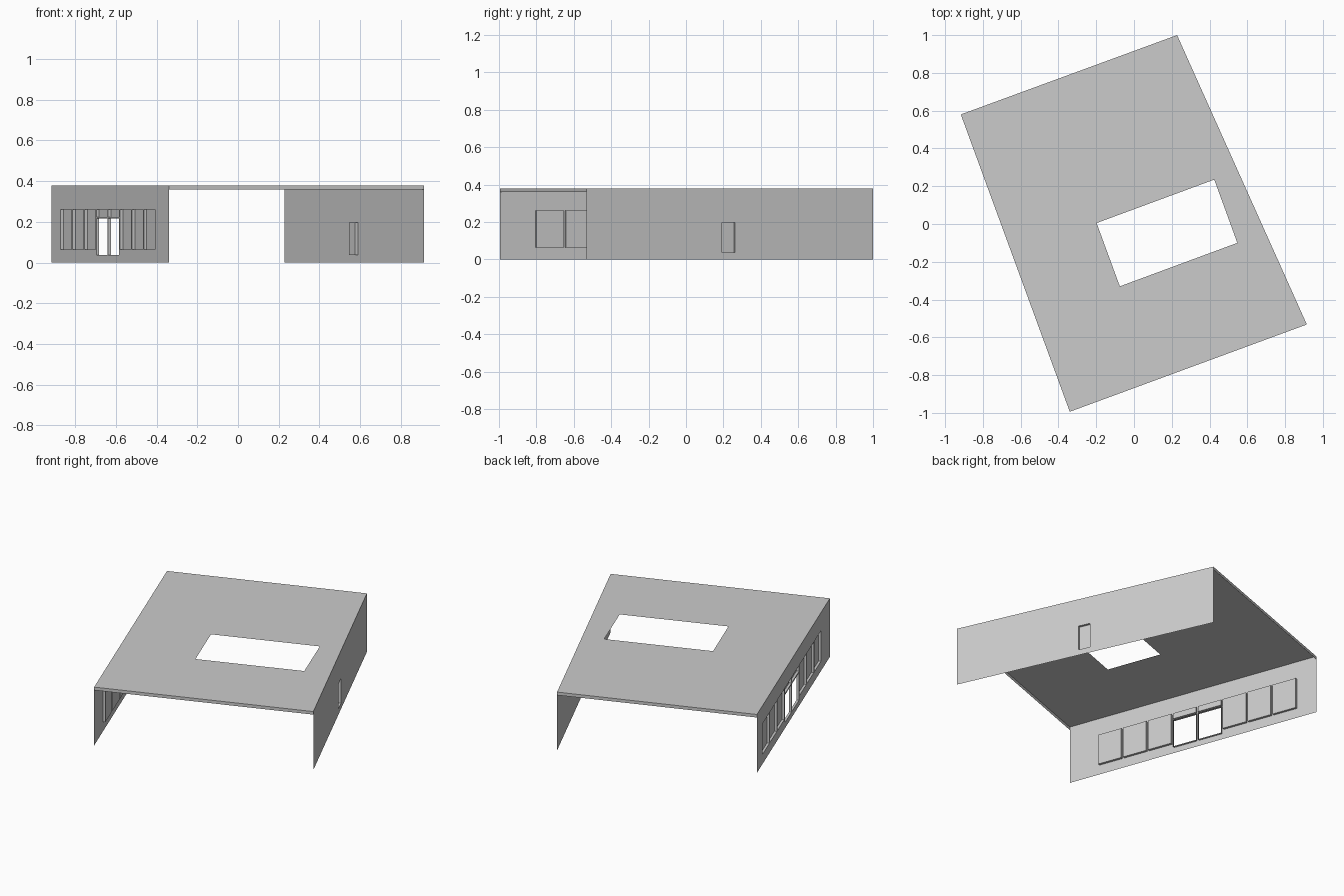
import bpy, bmesh
from mathutils import Vector

if "Cube" in bpy.data.objects:
    bpy.data.objects.remove(bpy.data.objects["Cube"])

H = 0.38          # roof height
FASCIA = 0.02     # depth of the roof edge strip
RECESS = 0.015    # how far panes and doors sit behind the wall face

# plan corners
A, B, C, D = (Vector(p) for p in ((-0.917, 0.58, 0), (0.228, 1.0, 0),
                                  (0.915, -0.532, 0), (-0.34, -0.994, 0)))
UP = Vector((0, 0, 1))


def add_loop(bm, pts):
    verts = [bm.verts.new(p) for p in pts]
    edges = [bm.edges.new((verts[i], verts[i - 1])) for i in range(len(verts))]
    return verts, edges


def finish(bm, name, normal):
    # make all faces agree, with the flat sheet facing outward
    bm.normal_update()
    bmesh.ops.recalc_face_normals(bm, faces=bm.faces[:])
    bm.normal_update()
    biggest = max(bm.faces, key=lambda f: f.calc_area())
    if biggest.normal.dot(normal) < 0:
        bmesh.ops.reverse_faces(bm, faces=bm.faces[:])
    mesh = bpy.data.meshes.new(name)
    bm.to_mesh(mesh)
    bm.free()
    obj = bpy.data.objects.new(name, mesh)
    bpy.context.collection.objects.link(obj)


def sheet(name, outline, normal, holes=(), depth=0.0):
    """Flat sheet with holes; each hole is (points, has_back_panel)."""
    bm = bmesh.new()
    edges = add_loop(bm, outline)[1]
    rims = []
    for pts, closed in holes:
        verts, rim = add_loop(bm, pts)
        edges += rim
        rims.append((verts, closed))
    bmesh.ops.triangle_fill(bm, use_beauty=True, use_dissolve=False,
                            edges=edges, normal=normal)
    if depth:
        for verts, closed in rims:
            back = [bm.verts.new(v.co - normal * depth) for v in verts]
            for i in range(len(verts)):
                bm.faces.new((verts[i - 1], verts[i], back[i], back[i - 1]))
            if closed:
                bm.faces.new(back)
    finish(bm, name, normal)


def wall(name, start, end, openings=(), z0=0.0):
    """Upright sheet; openings are (u0, u1, z0, z1, has_back_panel)."""
    along = (end - start).normalized()
    normal = along.cross(UP)

    def rect(u0, u1, a, b):
        return [start + along * u + UP * z
                for u, z in ((u0, a), (u1, a), (u1, b), (u0, b))]

    holes = [(rect(*o[:4]), o[4]) for o in openings]
    sheet(name, rect(0, (end - start).length, z0, H), normal, holes, RECESS)


# window wall: three panes, two open doorways with transoms, three panes
openings = []
for i in range(8):
    u0 = 0.132 + i * 0.1695
    u1 = u0 + 0.157
    if i in (3, 4):
        openings += [(u0, u1, 0.037, 0.216, False), (u0, u1, 0.225, 0.262, True)]
    else:
        openings.append((u0, u1, 0.063, 0.262, True))
wall("window_wall", A, D, openings)

# side wall with a single recessed door
length = (B - C).length
scale = length / (B.y - C.y)
wall("door_wall", C, B, [((0.193 - C.y) * scale, (0.262 - C.y) * scale,
                          0.037, 0.198, True)])

# roof sheet with skylight opening
skylight = [Vector(p) + UP * H for p in ((-0.198, 0.005, 0), (0.425, 0.235, 0),
                                         (0.547, -0.1, 0), (-0.075, -0.33, 0))]
sheet("roof", [p + UP * H for p in (A, D, C, B)], UP, [(skylight, False)])

# edge strips over the open front and back
wall("front_fascia", D, C, z0=H - FASCIA)
wall("back_fascia", B, A, z0=H - FASCIA)
